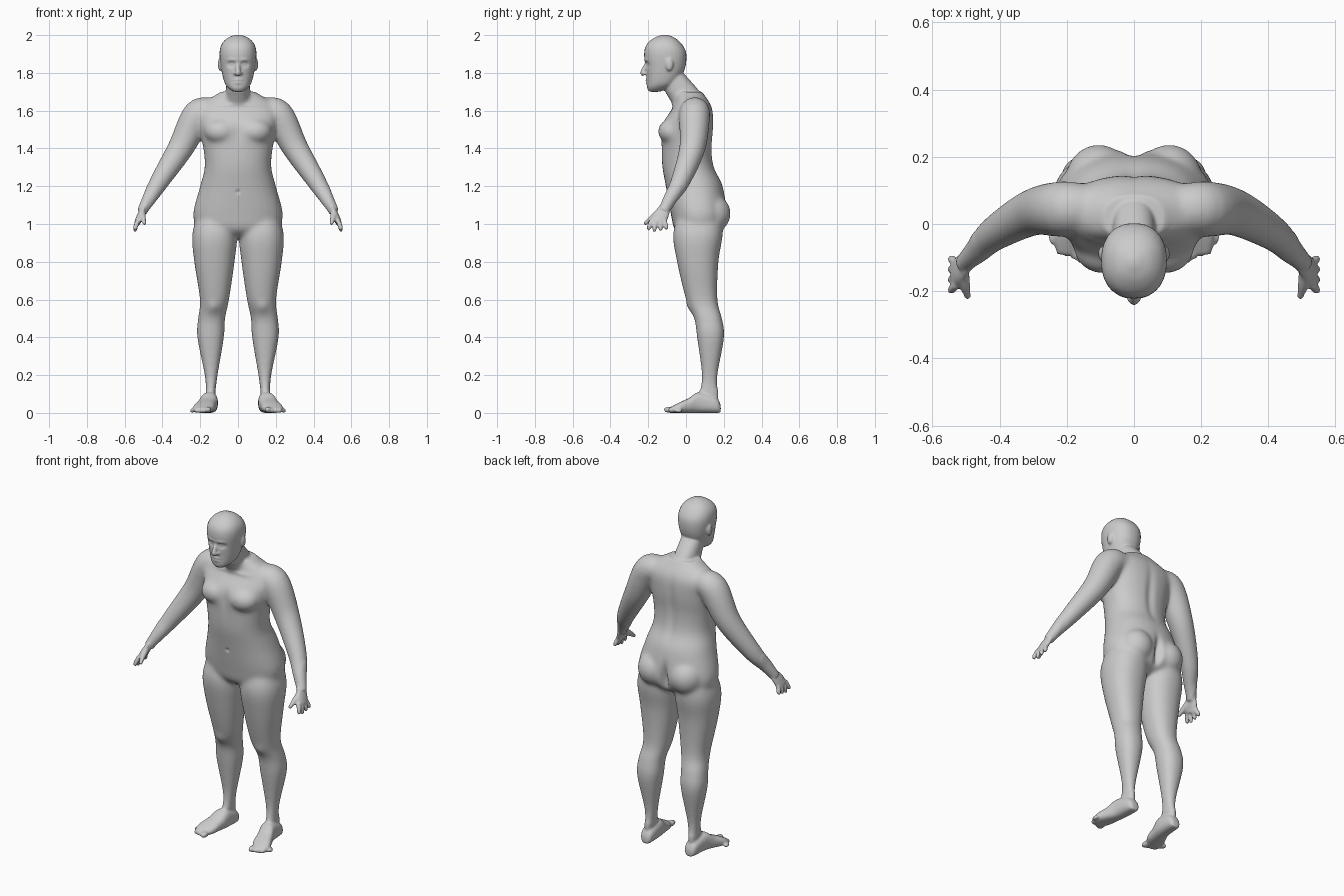
import bpy, bmesh, math
from mathutils import Vector, Matrix

cube = bpy.data.objects.get("Cube")
if cube:
    bpy.data.objects.remove(cube)

bm = bmesh.new()
SIDES = 28


def refine(rows, steps=6):
    """Catmull-Rom interpolation of rows of numbers."""
    rows = [Vector(row) for row in rows]
    padded = [rows[0], *rows, rows[-1]]
    out = []
    for a, b, c, d in zip(padded, padded[1:], padded[2:], padded[3:]):
        for step in range(steps):
            t = step / steps
            out.append(b + (c - a) * (t / 2) + (a * 2 - b * 5 + c * 4 - d) * (t * t / 2)
                       + (b * 3 - a - c * 3 + d) * (t ** 3 / 2))
    return out + [rows[-1]]


def loft(rings):
    """Skin rings of points and close both ends."""
    loops = [[bm.verts.new(point) for point in ring] for ring in rings]
    for low, high in zip(loops, loops[1:]):
        for i in range(SIDES):
            j = (i + 1) % SIDES
            bm.faces.new((low[i], low[j], high[j], high[i]))
    bm.faces.new(loops[0])
    bm.faces.new(loops[-1])


def oval(centre, a, b, power=2.0):
    ring = []
    for i in range(SIDES):
        angle = math.tau * i / SIDES
        c, s = math.cos(angle), math.sin(angle)
        ring.append(centre + a * math.copysign(abs(c) ** (2 / power), c)
                    + b * math.copysign(abs(s) ** (2 / power), s))
    return ring


def column(rows, side=1):
    """Level sections: z, inner x, outer x, front y, back y."""
    rings = []
    for z, inner, outer, front, back in refine(rows):
        centre = Vector((side * (inner + outer) / 2, (front + back) / 2, z))
        half_width = Vector(((outer - inner) / 2, 0, 0))
        half_depth = Vector((0, (back - front) / 2, 0))
        rings.append(oval(centre, half_width, half_depth, power=2.25))
    loft(rings)


def trunk(rows):
    """Level sections about the middle: z, half width, front y, back y."""
    column([(z, -width, width, front, back) for z, width, front, back in rows])


def tube(rows, side=1, flat=1.0):
    """Sections square to a path: x, y, z, radius."""
    rows = refine(rows)
    path = [Vector((side * x, y, z)) for x, y, z, radius in rows]
    rings = []
    for i, row in enumerate(rows):
        along = (path[min(i + 1, len(path) - 1)] - path[max(i - 1, 0)]).normalized()
        across = Vector((0, 1, 0))
        across = (across - along * across.dot(along)).normalized()
        rings.append(oval(path[i], across * row[3], along.cross(across) * row[3] * flat))
    loft(rings)


def blob(centre, radii):
    matrix = Matrix.Translation(centre) @ Matrix.Diagonal((*radii, 1))
    bmesh.ops.create_icosphere(bm, subdivisions=3, radius=1, matrix=matrix)


# Torso
trunk([(.93, .06, -.01, .12), (.97, .2, -.06, .19), (1.05, .238, -.08, .218),
       (1.2, .201, -.107, .195), (1.3, .177, -.125, .15), (1.4, .184, -.13, .138),
       (1.52, .207, -.13, .146), (1.62, .21, -.068, .137), (1.7, .09, -.05, .085)])

# Neck
trunk([(1.6, .075, -.05, .12), (1.69, .065, -.105, .08), (1.79, .06, -.14, -.005)])

# Head
trunk([(1.7, .025, -.195, -.14), (1.72, .052, -.206, -.09), (1.75, .072, -.207, -.045),
       (1.82, .089, -.213, -.006), (1.9, .098, -.222, .002), (1.95, .088, -.209, -.02),
       (1.985, .056, -.17, -.058), (2.002, .012, -.125, -.1)])

# Nose
tube([(0, -.212, 1.85, .008), (0, -.228, 1.803, .014), (0, -.22, 1.79, .011)])

for side in (1, -1):
    # Legs
    column([(.05, .12, .172, .09, .165), (.1, .12, .17, .07, .172), (.2, .107, .177, .083, .168),
            (.4, .074, .216, .058, .202), (.5, .068, .212, .043, .191), (.6, .047, .202, 0, .167),
            (.8, .018, .232, -.048, .172), (.95, .005, .242, -.068, .195),
            (1.08, .04, .2, -.03, .18)], side)

    # Feet: x, y, height, half width
    foot = [(.145, .184, .04, .02), (.146, .16, .08, .037), (.152, .07, .11, .045),
            (.167, .015, .078, .05), (.183, -.04, .053, .055), (.195, -.09, .025, .035)]
    loft([oval(Vector((side * x, y, height / 2)), Vector((width, 0, 0)),
               Vector((0, 0, height / 2)), power=2.5)
          for x, y, height, width in refine(foot)])

    # Toes
    for k in range(5):
        size = .012 if k else .017
        blob((side * (.158 + k * .021), -.088 + k * k * .003, size), (size, size * 1.8, size))

    # Arms
    tube([(.13, .05, 1.59, .068), (.21, .045, 1.578, .083), (.302, .034, 1.405, .07),
          (.416, -.03, 1.225, .052), (.465, -.08, 1.14, .039), (.508, -.12, 1.065, .027)], side)

    # Palms
    tube([(.495, -.108, 1.09, .03), (.515, -.13, 1.05, .041), (.532, -.15, 1.007, .041)],
         side, flat=.42)

    # Fingers and thumbs
    for k in (-1.5, -.5, .5, 1.5):
        tip = .957 + abs(k + .3) * .008
        tube([(.529, -.148 + k * .022, 1.02, .0125), (.542, -.15 + k * .03, .985, .0125),
              (.544, -.151 + k * .033, tip, .008)], side)
    tube([(.508, -.142, 1.06, .018), (.503, -.18, 1.032, .016), (.494, -.221, .999, .009)], side)

    # Chest, seat, ears and nostrils
    blob((side * .09, -.072, 1.49), (.09, .077, .07))
    blob((side * .105, .13, 1.055), (.1, .108, .105))
    blob((side * .095, -.088, 1.845), (.012, .021, .035))
    blob((side * .013, -.22, 1.797), (.01, .012, .009))

bmesh.ops.recalc_face_normals(bm, faces=bm.faces)
mesh = bpy.data.meshes.new("body")
bm.to_mesh(mesh)
bm.free()
body = bpy.data.objects.new("body", mesh)
bpy.context.collection.objects.link(body)

# Fuse all parts into one skin
fuse = body.modifiers.new("fuse", 'REMESH')
fuse.mode = 'VOXEL'
fuse.voxel_size = .006
graph = bpy.context.evaluated_depsgraph_get()
skin = bpy.data.meshes.new_from_object(body.evaluated_get(graph))
body.modifiers.clear()
body.data = skin

# Blend the joins, more on the large forms than on hands, feet and face
bm = bmesh.new()
bm.from_mesh(skin)
large = [v for v in bm.verts if .12 < v.co.z < 1.69 and abs(v.co.x) < .48]
for verts, times in ((large, 28), (bm.verts[:], 3)):
    for repeat in range(times):
        bmesh.ops.smooth_vert(bm, verts=verts, factor=.5,
                              use_axis_x=True, use_axis_y=True, use_axis_z=True)


def press(x, y, z, width, height, push):
    """Push the skin along y in a soft oval, on both sides."""
    for centre in {x, -x}:
        for v in bm.verts:
            spread = (((v.co.x - centre) / width) ** 2 + ((v.co.z - z) / height) ** 2
                      + ((v.co.y - y) / .04) ** 2)
            if spread < 8:
                v.co.y += push * math.exp(-spread)


# Eye sockets, eyelids and brows
press(.034, -.205, 1.845, .02, .014, .014)
press(.034, -.2, 1.844, .011, .007, -.008)
press(.034, -.215, 1.868, .026, .008, -.004)
# Lips and the line between them
press(0, -.207, 1.755, .021, .014, -.008)
press(0, -.212, 1.755, .026, .003, .006)
# Seat cleft and spine
press(0, .22, 1.03, .022, .08, -.035)
press(0, .145, 1.42, .025, .16, -.01)
# Breastbone, navel and collarbones
press(0, -.14, 1.49, .025, .07, .008)
press(0, -.11, 1.17, .01, .01, .007)
press(.08, -.085, 1.63, .06, .012, -.006)
# Kneecaps
press(.13, .02, .56, .03, .035, -.008)

bm.to_mesh(skin)
bm.free()

grey = bpy.data.materials.new("plain grey")
grey.use_nodes = True
grey.diffuse_color = (.6, .6, .6, 1)
grey.node_tree.nodes["Principled BSDF"].inputs["Base Color"].default_value = grey.diffuse_color
skin.materials.clear()
skin.materials.append(grey)
for face in skin.polygons:
    face.use_smooth = True
    face.material_index = 0
